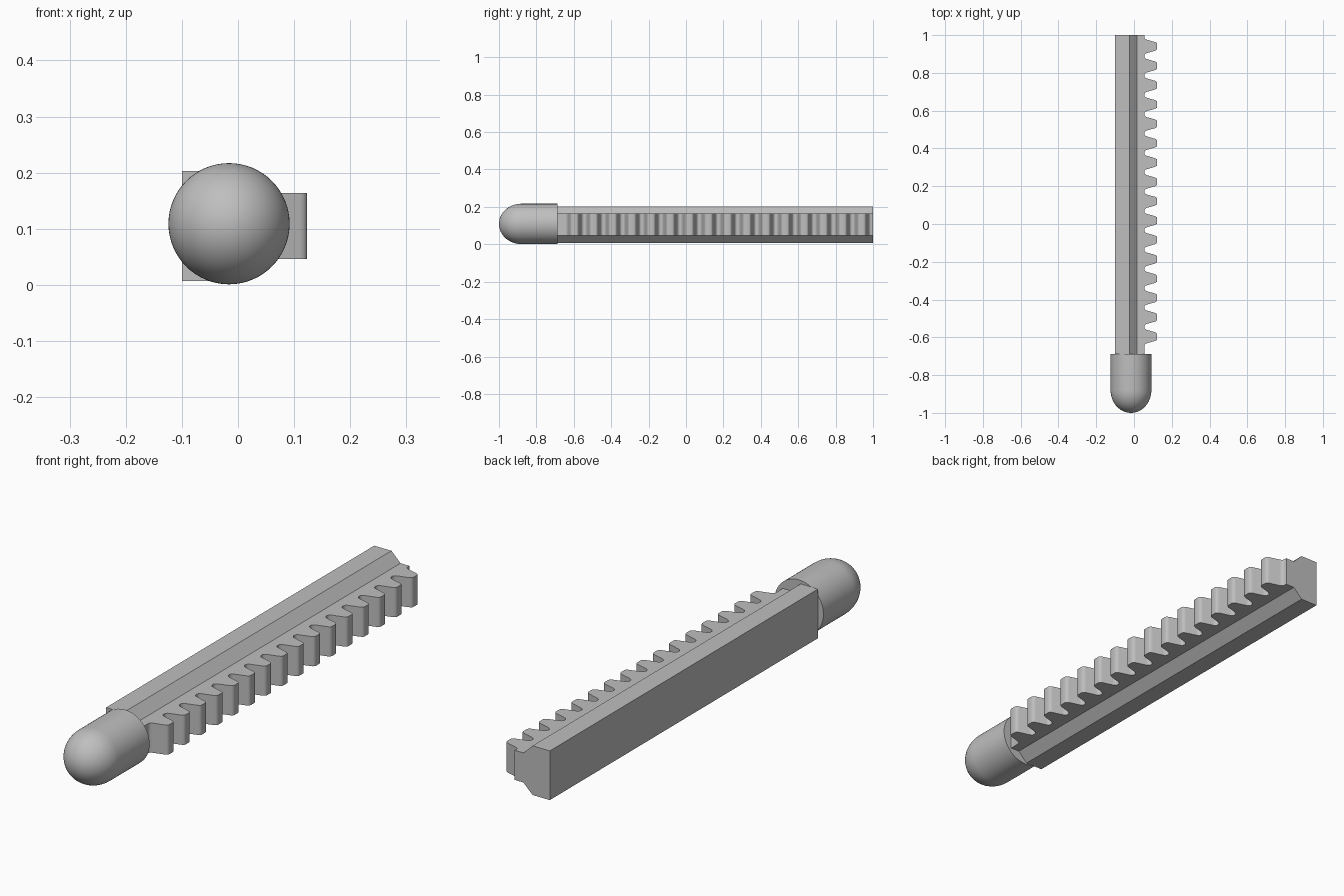
import bpy, bmesh, math
from mathutils import Vector

if "Cube" in bpy.data.objects:
    bpy.data.objects.remove(bpy.data.objects["Cube"])

grey = bpy.data.materials.new("light_grey")
grey.diffuse_color = (0.52, 0.52, 0.52, 1)
grey.use_nodes = True
grey.node_tree.nodes["Principled BSDF"].inputs["Base Color"].default_value = grey.diffuse_color

Y0, Y1 = -0.688, 1.0


def finish(name, bm, smooth=None):
    bmesh.ops.remove_doubles(bm, verts=bm.verts, dist=1e-5)
    bmesh.ops.recalc_face_normals(bm, faces=bm.faces)
    me = bpy.data.meshes.new(name)
    bm.to_mesh(me)
    bm.free()
    me.materials.append(grey)
    ob = bpy.data.objects.new(name, me)
    bpy.context.collection.objects.link(ob)
    if smooth:
        bpy.ops.object.select_all(action='DESELECT')
        ob.select_set(True)
        bpy.context.view_layer.objects.active = ob
        bpy.ops.object.shade_smooth_by_angle(angle=math.radians(smooth))
    return ob


def prism(name, pts, offset, smooth=None):
    bm = bmesh.new()
    face = bm.faces.new([bm.verts.new(p) for p in pts])
    ext = bmesh.ops.extrude_face_region(bm, geom=[face], use_keep_orig=True)
    moved = [g for g in ext["geom"] if isinstance(g, bmesh.types.BMVert)]
    bmesh.ops.translate(bm, verts=moved, vec=Vector(offset))
    return finish(name, bm, smooth)


# Chamfered guide bar
bar = [(-0.1, 0.007), (-0.1, 0.203), (-0.024, 0.203),
       (0.016, 0.164), (0.016, 0.046), (-0.024, 0.007)]
prism("guide_bar", [(x, Y0, z) for x, z in bar], (0, Y1 - Y0, 0))

# Toothed rack: rounded tooth outline repeated along the bar
half = [(0.047, 0.055), (0.042, 0.0575), (0.038, 0.062), (0.035, 0.069),
        (0.0235, 0.110), (0.021, 0.116), (0.017, 0.121), (0.011, 0.123)]
tooth = [(-d, x) for d, x in half] + [(d, x) for d, x in reversed(half)]
outline = [(0.016, Y0), (0.055, Y0)]
for i in range(16):
    c = -0.596 + i * 0.1024
    outline += [(x, c + d) for d, x in tooth]
outline += [(0.055, Y1), (0.016, Y1)]
prism("toothed_rack", [(x, y, 0.046) for x, y in outline], (0, 0, 0.118), 40)

# Round-nosed cap, turned around the bar's axis
CX, CZ, R, SEAM = -0.016, 0.109, 0.108, -0.88
prof = [(0, Y0), (R, Y0)]
prof += [(R * math.cos(a), SEAM - 0.12 * math.sin(a))
         for a in (math.pi / 2 * k / 16 for k in range(17))]
bm = bmesh.new()
vs = [bm.verts.new((CX + r, y, CZ)) for r, y in prof]
es = [bm.edges.new(p) for p in zip(vs, vs[1:])]
bmesh.ops.spin(bm, geom=vs + es, cent=(CX, 0, CZ), axis=(0, 1, 0),
               angle=2 * math.pi, steps=64, use_merge=True)
finish("round_cap", bm, 40)
